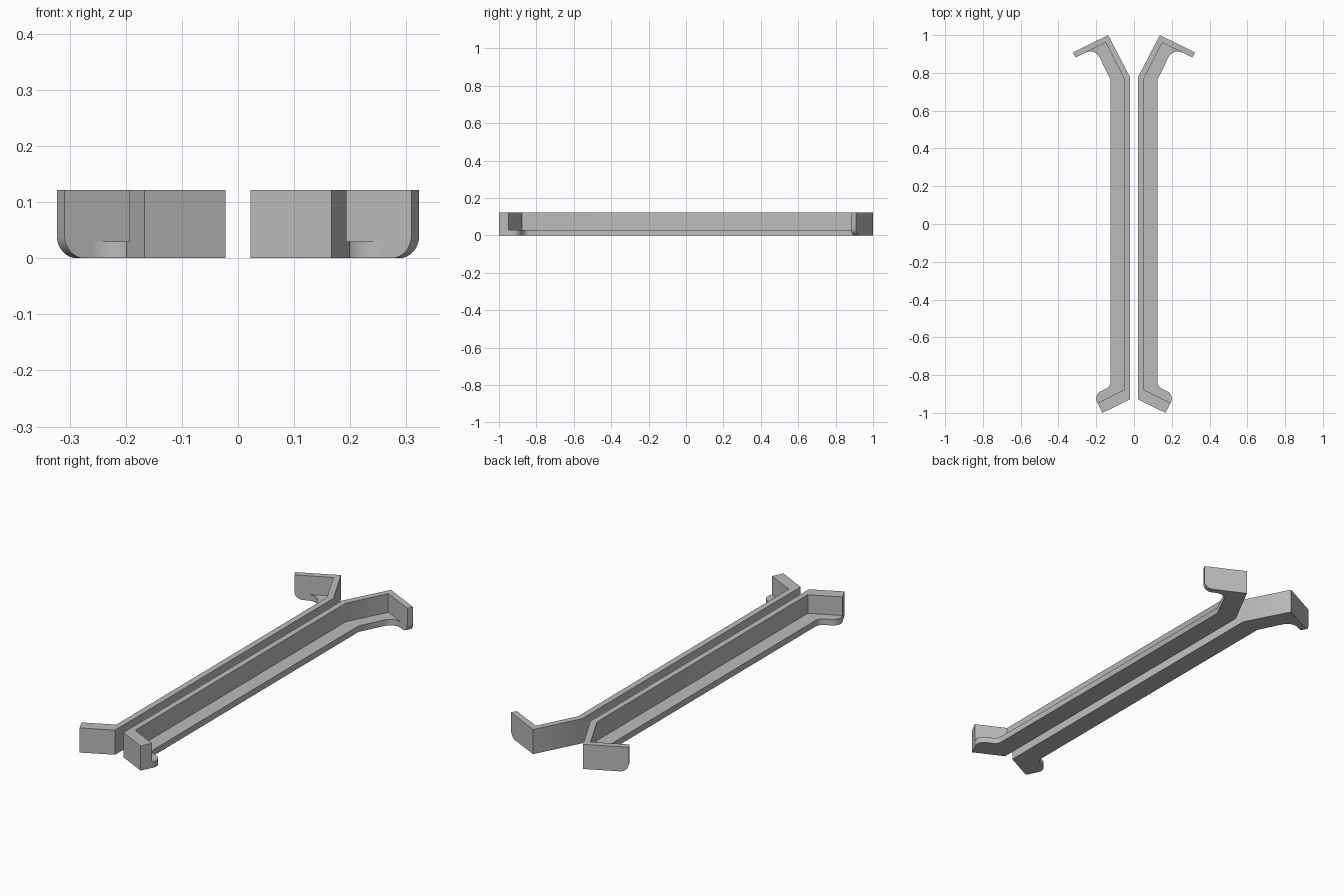
import bpy, bmesh
from mathutils import Vector

if "Cube" in bpy.data.objects:
    bpy.data.objects.remove(bpy.data.objects["Cube"])

grey = bpy.data.materials.new("plain_grey")
grey.use_nodes = True
GREY = (0.5, 0.5, 0.5, 1)
grey.diffuse_color = GREY
grey.node_tree.nodes["Principled BSDF"].inputs["Base Color"].default_value = GREY

WALL_TOP, FLANGE_TOP = 0.122, 0.03

# Plan of the left rail: outer and inner lines of the wall, front foot to back wing
outer = [(0.167, -1.0), (0.0225, -0.928), (0.0225, 0.78), (0.137, 1.0), (0.323, 0.908)]
inner = [(0.193, -0.948), (0.052, -0.8775), (0.052, 0.769), (0.15, 0.96), (0.309, 0.882)]


def round_corner(before, corner, after, reach, steps=8):
    """Points of a circular arc that rounds a plan corner."""
    c = Vector(corner)
    u, v = (Vector(before) - c).normalized(), (Vector(after) - c).normalized()
    a, b = c + u * reach, c + v * reach
    w = ((1 - u.dot(v)) / 2) ** 0.5
    points = []
    for i in range(steps + 1):
        t = i / steps
        k = ((1 - t) ** 2, 2 * w * t * (1 - t), t * t)
        points.append(tuple((a * k[0] + c * k[1] + b * k[2]) / sum(k)))
    return points


def extrude_plan(name, plan, height, side, open_edges=0, tip_radius=0):
    """Raise a plan outline; the first open_edges sides butt on the wall."""
    bm = bmesh.new()
    low = [bm.verts.new((side * x, y, 0)) for x, y in plan]
    high = [bm.verts.new((side * x, y, height)) for x, y in plan]
    bm.faces.new(low[::-1])
    bm.faces.new(high)
    n = len(plan)
    for i in range(open_edges, n):
        j = (i + 1) % n
        bm.faces.new((low[i], low[j], high[j], high[i]))
    if tip_radius:
        # Round the lower corner of the back wing tip
        tip = bm.edges.get((low[len(outer) - 1], low[len(outer)]))
        bmesh.ops.bevel(bm, geom=[tip], offset=tip_radius, segments=8,
                        profile=0.5, affect='EDGES')
    bmesh.ops.recalc_face_normals(bm, faces=bm.faces)
    if side < 0 and bm.faces[:][0].normal.z == 0:
        bm.normal_update()
    mesh = bpy.data.meshes.new(name)
    bm.to_mesh(mesh)
    bm.free()
    mesh.materials.append(grey)
    obj = bpy.data.objects.new(name, mesh)
    bpy.context.collection.objects.link(obj)
    bpy.ops.object.select_all(action='DESELECT')
    obj.select_set(True)
    bpy.context.view_layer.objects.active = obj
    bpy.ops.object.shade_smooth_by_angle(angle=0.5)


# Flange outline: wall side, wing fillet, long edge, foot fillet, rounded foot
wing_corner, bend = (0.207, 0.932), (0.124, 0.765)
foot_corner, foot_tip = (0.124, -0.86), (0.215, -0.905)
flange = inner[:4]
flange += round_corner(inner[4], wing_corner, bend, 0.055)
flange += [bend]
flange += round_corner(bend, foot_corner, foot_tip, 0.025)
flange += round_corner(foot_corner, foot_tip, inner[0], 0.043)

for label, side in (("left", 1), ("right", -1)):
    extrude_plan(label + "_rail_wall", outer + inner[::-1], WALL_TOP, side, tip_radius=0.04)
    extrude_plan(label + "_rail_flange", flange, FLANGE_TOP, side, open_edges=4)
